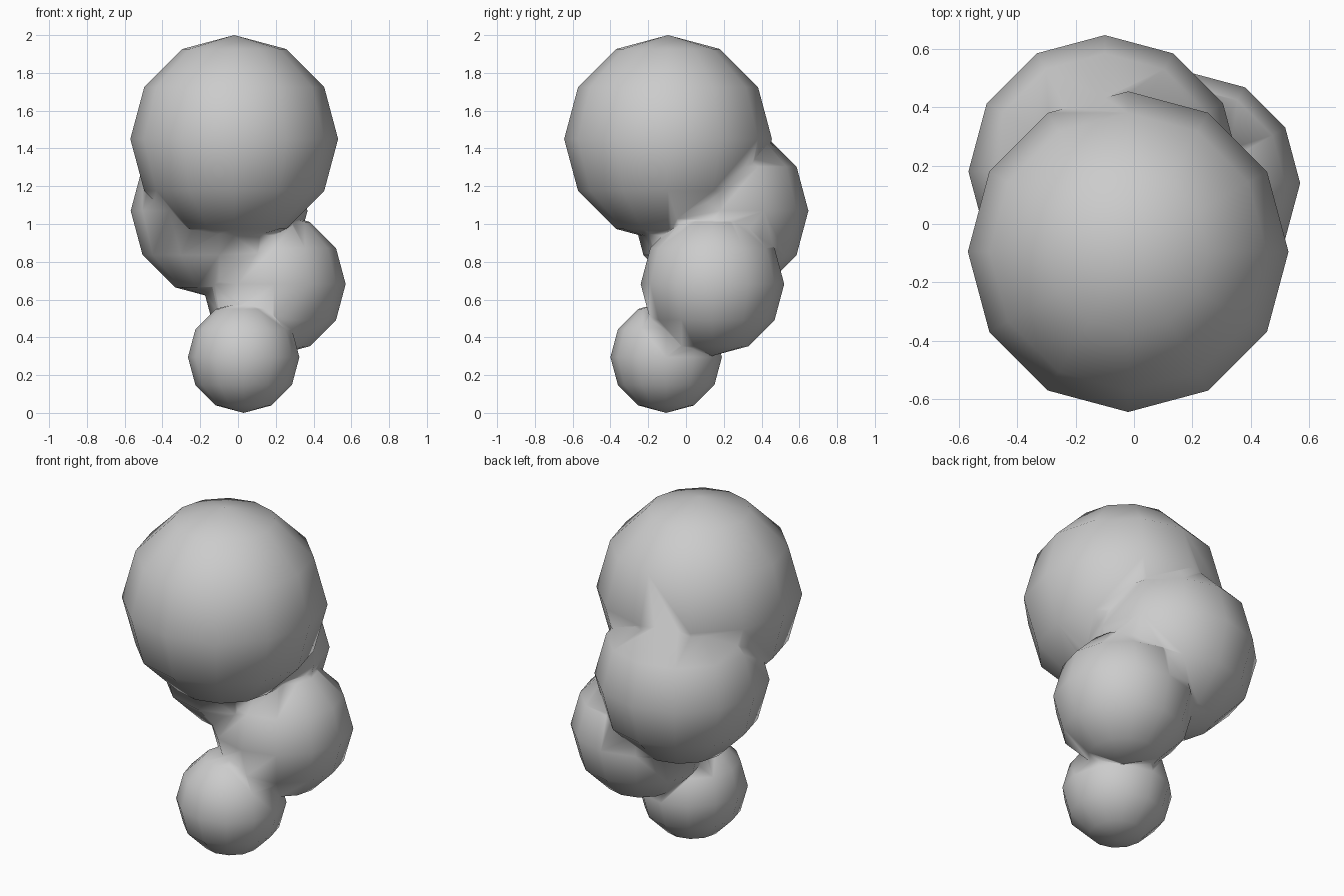
import bpy

if "Cube" in bpy.data.objects:
    bpy.data.objects.remove(bpy.data.objects["Cube"])


def ball(name, center, radius):
    """Low-poly UV sphere with a 12-sided outline."""
    bpy.ops.mesh.primitive_uv_sphere_add(
        segments=12, ring_count=6, radius=radius, location=center)
    obj = bpy.context.object
    obj.name = name
    return obj


# Stacked balls, from the large top one down to the small foot
cluster = ball("ball_cluster", (-0.02, -0.095, 1.45), 0.55)
others = [
    ball("back_ball", (-0.10, 0.18, 1.07), 0.468),
    ball("side_ball", (0.19, 0.14, 0.682), 0.38),
    ball("foot_ball", (0.03, -0.105, 0.295), 0.295),
]

# Fuse everything into one skin
bpy.context.view_layer.objects.active = cluster
for other in others:
    mod = cluster.modifiers.new("fuse", 'BOOLEAN')
    mod.operation = 'UNION'
    mod.solver = 'EXACT'
    mod.object = other
    bpy.ops.object.modifier_apply(modifier=mod.name)
    bpy.data.objects.remove(other, do_unlink=True)

# Smooth shading flows across the seams
for poly in cluster.data.polygons:
    poly.use_smooth = True
